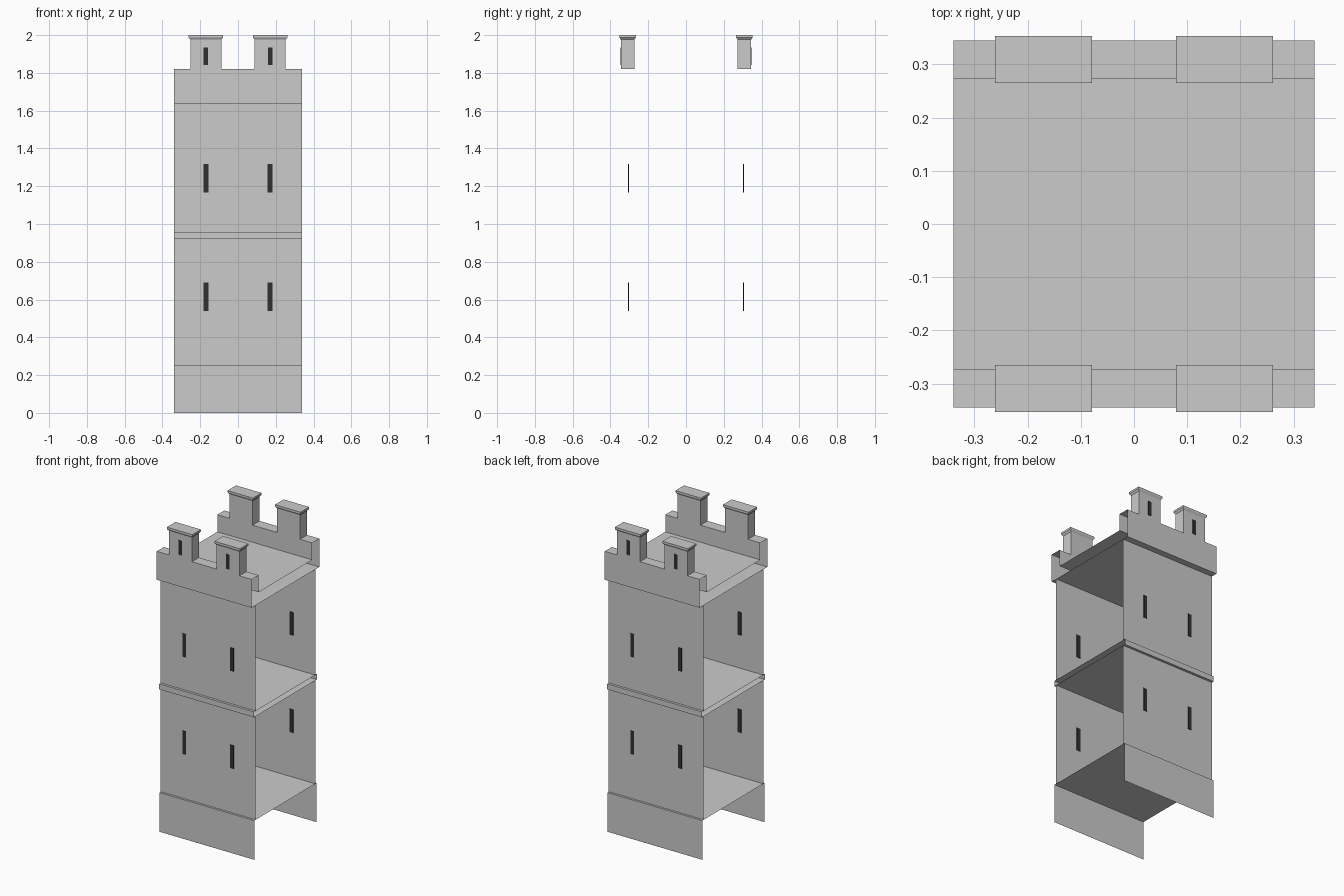
import bpy, bmesh

if "Cube" in bpy.data.objects:
    bpy.data.objects.remove(bpy.data.objects["Cube"])

W = 0.339                      # half width of the open-ended tower section
dark = bpy.data.materials.new("window_dark")
dark.diffuse_color = (0.03, 0.03, 0.03, 1)
dark.use_nodes = True
dark.node_tree.nodes["Principled BSDF"].inputs["Base Color"].default_value = dark.diffuse_color


def finish(bm, name, mat=None):
    me = bpy.data.meshes.new(name)
    bm.to_mesh(me)
    bm.free()
    ob = bpy.data.objects.new(name, me)
    bpy.context.collection.objects.link(ob)
    if mat:
        me.materials.append(mat)
    return ob


def strip(name, profile, flip=False):
    """Sweep a (y, z) profile along x as an open sheet."""
    bm = bmesh.new()
    rows = [[bm.verts.new((x, y, z)) for x in (-W, W)] for y, z in profile]
    for a, b in zip(rows, rows[1:]):
        f = bm.faces.new((a[0], a[1], b[1], b[0]))
        if flip:
            f.normal_flip()
    return finish(bm, name)


def loft(name, cx, cy, sections, mat=None):
    """Stack of rectangles (half x, half y, z), capped at both ends."""
    bm = bmesh.new()
    rings = [[bm.verts.new((cx + sx * hx, cy + sy * hy, z))
              for sx, sy in ((-1, -1), (1, -1), (1, 1), (-1, 1))]
             for hx, hy, z in sections]
    for a, b in zip(rings, rings[1:]):
        for i in range(4):
            j = (i + 1) % 4
            bm.faces.new((a[i], a[j], b[j], b[i]))
    bm.faces.new(rings[0][::-1])
    bm.faces.new(rings[-1])
    return finish(bm, name, mat)


# wall outline from the foot up to the inside of the parapet
wall = [(-0.318, 0), (-0.318, 0.253), (-0.304, 0.253), (-0.304, 0.92),
        (-0.32, 0.92), (-0.32, 0.955), (-0.304, 0.955), (-0.304, 1.637),
        (-0.345, 1.637), (-0.345, 1.82), (-0.273, 1.82), (-0.273, 1.71)]

for side, s in (("front", 1), ("back", -1)):
    strip(side + "_wall", [(y * s, z) for y, z in wall], flip=s < 0)
    for end, x in (("left", -0.17), ("right", 0.17)):
        tag = side + "_" + end
        # merlon with flared cap
        loft(tag + "_merlon", x, -0.309 * s,
             [(0.082, 0.036, 1.82), (0.082, 0.036, 1.976),
              (0.091, 0.044, 1.988), (0.091, 0.044, 2.0)])
        # arrow slits
        loft(tag + "_merlon_slit", x, -0.345 * s,
             [(0.012, 0.003, 1.842), (0.012, 0.003, 1.935)], dark)
        for level, z in (("lower", 0.54), ("upper", 1.168)):
            loft(tag + "_" + level + "_slit", x, -0.304 * s,
                 [(0.013, 0.003, z), (0.013, 0.003, z + 0.15)], dark)

# floors and ceilings
for name, y, z, down in (("ground_floor", 0.304, 0.253, False),
                         ("lower_ceiling", 0.304, 0.92, True),
                         ("middle_floor", 0.304, 0.955, False),
                         ("upper_ceiling", 0.304, 1.637, True),
                         ("roof_floor", 0.273, 1.71, False)):
    strip(name, [(-y, z), (y, z)], flip=down)
